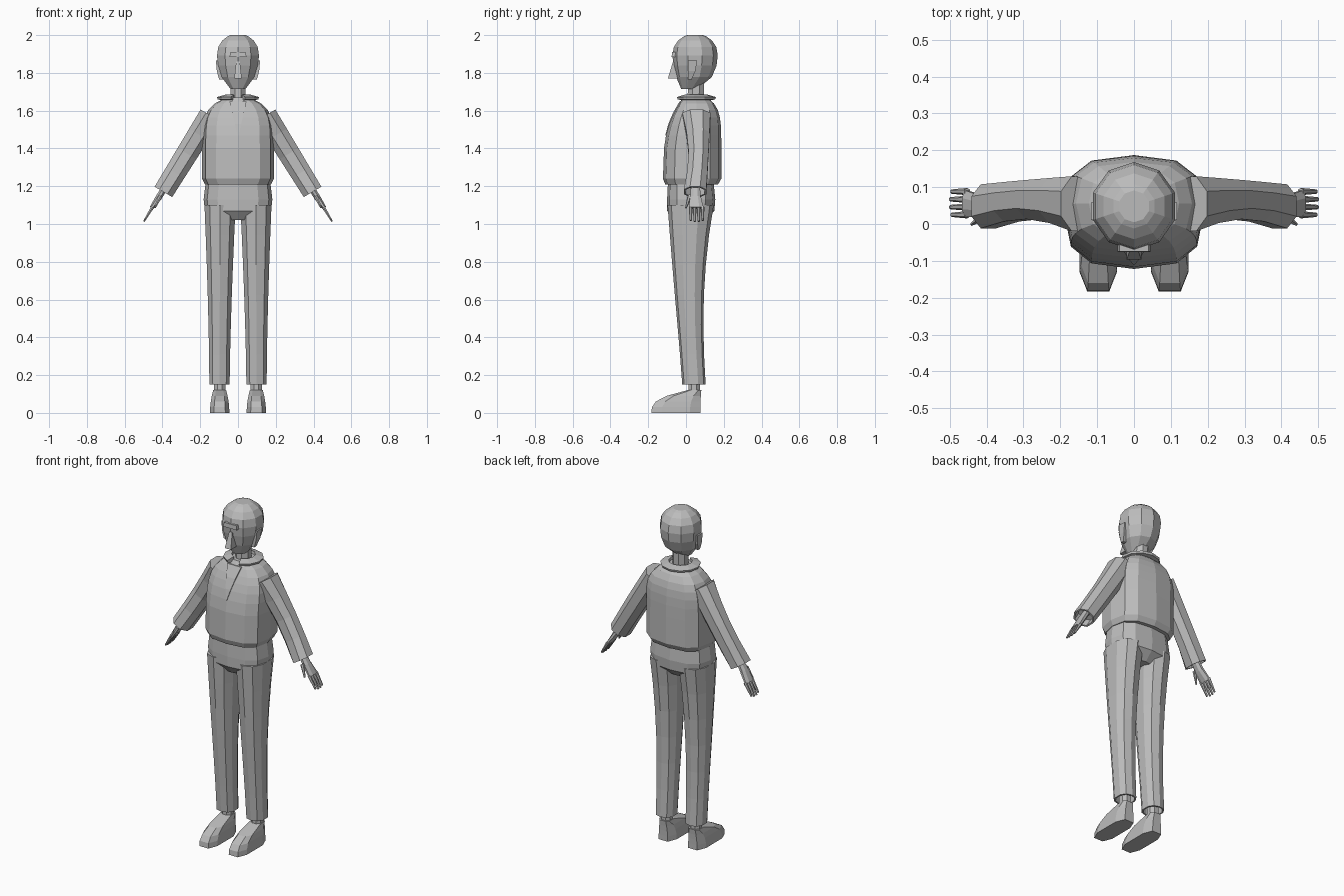
import bpy, bmesh, math
from mathutils import Vector

cube = bpy.data.objects.get("Cube")
if cube:
    bpy.data.objects.remove(cube)

grey = bpy.data.materials.new("plain grey")
grey.use_nodes = True
grey.diffuse_color = (0.5, 0.5, 0.5, 1)
shader = grey.node_tree.nodes["Principled BSDF"]
shader.inputs["Base Color"].default_value = grey.diffuse_color


def finish(name, bm, mirror):
    bmesh.ops.recalc_face_normals(bm, faces=bm.faces)
    mesh = bpy.data.meshes.new(name)
    bm.to_mesh(mesh)
    bm.free()
    mesh.materials.append(grey)
    obj = bpy.data.objects.new(name, mesh)
    bpy.context.collection.objects.link(obj)
    if mirror:
        obj.modifiers.new("mirror", 'MIRROR').use_mirror_merge = False


def bridge(bm, loops):
    for low, high in zip(loops, loops[1:]):
        for i in range(len(low)):
            bm.faces.new((low[i - 1], low[i], high[i], high[i - 1]))
    bm.faces.new(loops[0])
    bm.faces.new(loops[-1])


def soft(value, power):
    return math.copysign(abs(value) ** power, value)


def loft(name, rings, axis=(0, 0, 1), sides=8, power=1.0, turn=0.5,
         mirror=False, hollow=0):
    """Skin rings of (x, y, z, half width, half depth); low power is boxier."""
    axis = Vector(axis).normalized()
    depth_dir = Vector((0, 1, 0))
    width_dir = depth_dir.cross(axis)
    rings = [(Vector(ring[:3]), ring[3], ring[4]) for ring in rings]
    if hollow:
        # Turn the opening inward
        centre, wide, deep = rings[0]
        inner = (wide * 0.85, deep * 0.85)
        rings = [(centre + axis * hollow, *inner), (centre, *inner)] + rings
    bm = bmesh.new()
    loops = []
    for centre, wide, deep in rings:
        loop = []
        for i in range(sides):
            angle = (i + turn) * math.tau / sides
            across = width_dir * wide * soft(math.cos(angle), power)
            along = depth_dir * deep * soft(math.sin(angle), power)
            loop.append(bm.verts.new(centre + across + along))
        loops.append(loop)
    bridge(bm, loops)
    finish(name, bm, mirror)


def sweep(name, rule, steps, **options):
    """Loft whose rings follow a rule of t, which runs from 0 to 1."""
    loft(name, [rule(i / steps) for i in range(steps + 1)], **options)


def mix(start, end, t):
    return start + (end - start) * t


def between(start, end):
    return lambda t: tuple(mix(a, b, t) for a, b in zip(start, end))


def span(x, z, width, front, back):
    return x, (front + back) / 2, z, width, (back - front) / 2


# Sweater: barrel that closes to the neck over the shoulders
def chest_front(t):
    return mix(-0.122, -0.015, t ** 3)


def chest_height(t):
    return mix(1.24, 1.67, t)


def sweater(t):
    t = math.sqrt(t)
    return span(0, chest_height(t), mix(0.19, 0.065, t ** 8),
                chest_front(t), mix(0.187, 0.115, t ** 8))


sweep("sweater", sweater, 7, sides=12, power=0.72, turn=0)
loft("hem", [span(0, 1.21, 0.175, -0.11, 0.17), sweater(0)],
     sides=12, power=0.72, turn=0, hollow=0.02)


# Thin V-shaped neckline on the chest
def neckline(t):
    up = mix(0.53, 0.95, t)
    return 0, chest_front(up), chest_height(up), mix(0.002, 0.045, t), 0.004


sweep("neckline", neckline, 3, sides=4, power=0)


# Sleeves, from cuff to shoulder
def sleeve(t):
    bow = math.sin(math.pi * t)
    return (mix(0.395, 0.145, t), mix(0.048, 0.055, t) + bow * 0.015,
            mix(1.17, 1.575, t), mix(0.058, 0.066, t),
            mix(0.064, 0.08, t) - bow * 0.015)


sweep("sleeve", sleeve, 4, axis=(-0.5, 0, 0.85), power=0.9,
      mirror=True, hollow=0.05)

# Hands
reach = dict(axis=(0.5, 0, -0.85), mirror=True)
sweep("wrist", between((0.37, 0.05, 1.22, 0.018, 0.024),
                       (0.42, 0.05, 1.14, 0.018, 0.03)), 1, **reach)
sweep("palm", between((0.42, 0.05, 1.14, 0.018, 0.032),
                      (0.457, 0.055, 1.085, 0.012, 0.04)), 1, **reach)
for i, name in enumerate(("index", "middle", "ring", "little")):
    y = 0.025 + i * 0.021
    drop = 0.075 - 0.006 * abs(i - 1.5)
    sweep(name + "_finger", between(
        (0.452, y, 1.09, 0.01, 0.01),
        (0.455 + drop * 0.6, y, 1.085 - drop, 0.005, 0.006)), 2, sides=6, **reach)
sweep("thumb", between((0.41, 0.02, 1.15, 0.012, 0.012),
                       (0.44, 0, 1.085, 0.005, 0.005)), 2, sides=6, **reach)


# Trousers: legs with a knee bend, then hips
def leg(t):
    return (mix(0.098, 0.095, t), 0.042 - 0.026 * math.sin(t * 2.4),
            mix(0.15, 1.1, t), mix(0.056, 0.086, t ** 1.5),
            mix(0.062, 0.122, t * t))


sweep("trouser_leg", leg, 6, sides=10, power=0.85, mirror=True, hollow=0.05)
loft("hips", [span(0, 1.02, 0.08, -0.06, 0.1), span(0, 1.07, 0.175, -0.1, 0.15),
              span(0, 1.13, 0.182, -0.1, 0.155), span(0, 1.23, 0.17, -0.095, 0.145)],
     sides=12, power=0.75, turn=0)


# Ankles and shoes
def shoe(t):
    return span(0.097, t * 0.12, mix(0.054, 0.036, t * t),
                mix(-0.19, 0.005, t ** 3), 0.083)


sweep("shoe", shoe, 4, power=0.62, mirror=True)
sweep("ankle", between((0.097, 0.043, 0.08, 0.034, 0.034),
                       (0.097, 0.043, 0.22, 0.032, 0.032)), 1, mirror=True)

# Neck
sweep("neck", between((0, 0.05, 1.62, 0.045, 0.048),
                      (0, 0.055, 1.78, 0.042, 0.045)), 1)


# Head: egg with its widest point at the brow and the chin drawn forward
def head(t):
    t = math.sin(t * math.pi / 2)
    brow = 0.65
    away = (t - brow) / (1 - brow if t > brow else brow)
    size = math.sqrt(1 - 0.87 * away * away)
    chin = 0.03 * max(0, -away) ** 4
    return 0, 0.048 - chin, mix(1.715, 2, t), 0.117 * size, 0.12 * size


sweep("head", head, 7, sides=10)

# Brow, nose and ears
blocky = dict(sides=4, power=0)
loft("brow", [(0, -0.05, 1.885, 0.045, 0.026), (0, -0.05, 1.91, 0.04, 0.024)], **blocky)
loft("nose", [(0, -0.07, 1.77, 0.02, 0.026), (0, -0.055, 1.86, 0.01, 0.014)], **blocky)
loft("ear", [(0.09, 0.02, 1.765, 0.01, 0.01), (0.1, 0.03, 1.81, 0.012, 0.02),
             (0.105, 0.035, 1.865, 0.012, 0.024)], mirror=True, **blocky)

# Collar: folded band around the neck, open at the front
bm = bmesh.new()
sections = []
for i in range(6):
    angle = math.radians(mix(-70, 90, i / 5))
    sections.append([
        bm.verts.new((r * math.cos(angle), 0.052 + r * 0.95 * math.sin(angle), z))
        for r, z in ((0.06, 1.65), (0.066, 1.685), (0.112, 1.672), (0.108, 1.66))])
bridge(bm, sections)
finish("collar", bm, mirror=True)
